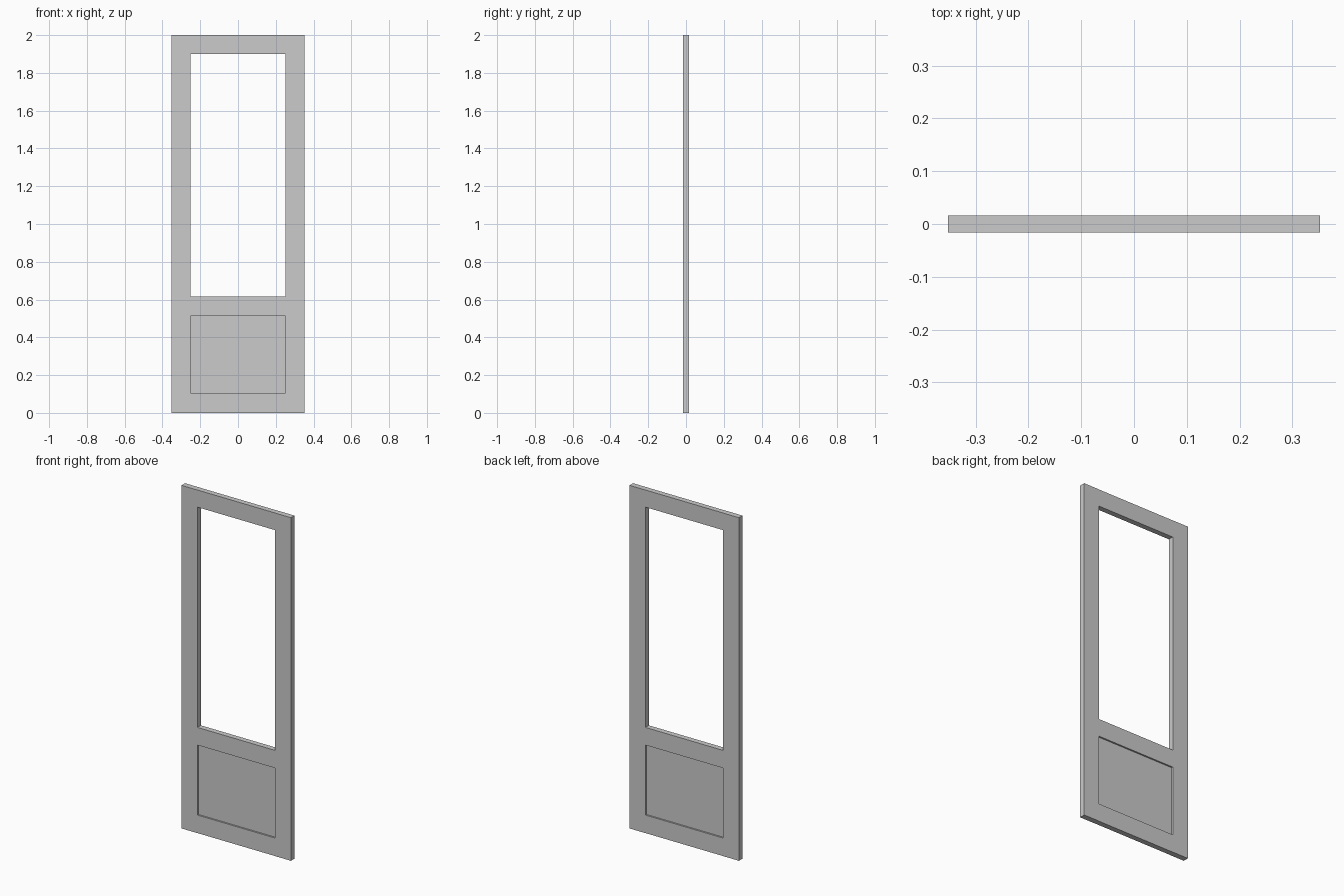
import bpy

if "Cube" in bpy.data.objects:
    bpy.data.objects.remove(bpy.data.objects["Cube"])

def box(name, x0, x1, half_depth, z0, z1):
    bpy.ops.mesh.primitive_cube_add(size=1, location=((x0 + x1) / 2, 0, (z0 + z1) / 2))
    ob = bpy.context.object
    ob.name = name
    ob.scale = (x1 - x0, 2 * half_depth, z1 - z0)
    bpy.ops.object.transform_apply(location=False, rotation=False, scale=True)
    return ob

OUTER, INNER = 0.353, 0.251      # half widths of the frame and its openings
STILE, RAIL, PANEL = 0.0165, 0.0158, 0.0065   # half thicknesses

# Upright stiles, full height
for side, s in (("left", -1), ("right", 1)):
    xs = sorted((s * INNER, s * OUTER))
    box(side + "_stile", xs[0], xs[1], STILE, 0, 2)

# Horizontal rails between the stiles
for name, z0, z1 in (("bottom_rail", 0, 0.105),
                     ("middle_rail", 0.513, 0.616),
                     ("top_rail", 1.9, 2)):
    box(name, -INNER, INNER, RAIL, z0, z1)

# Solid lower panel, recessed on both faces
box("lower_panel", -INNER, INNER, PANEL, 0.105, 0.513)
